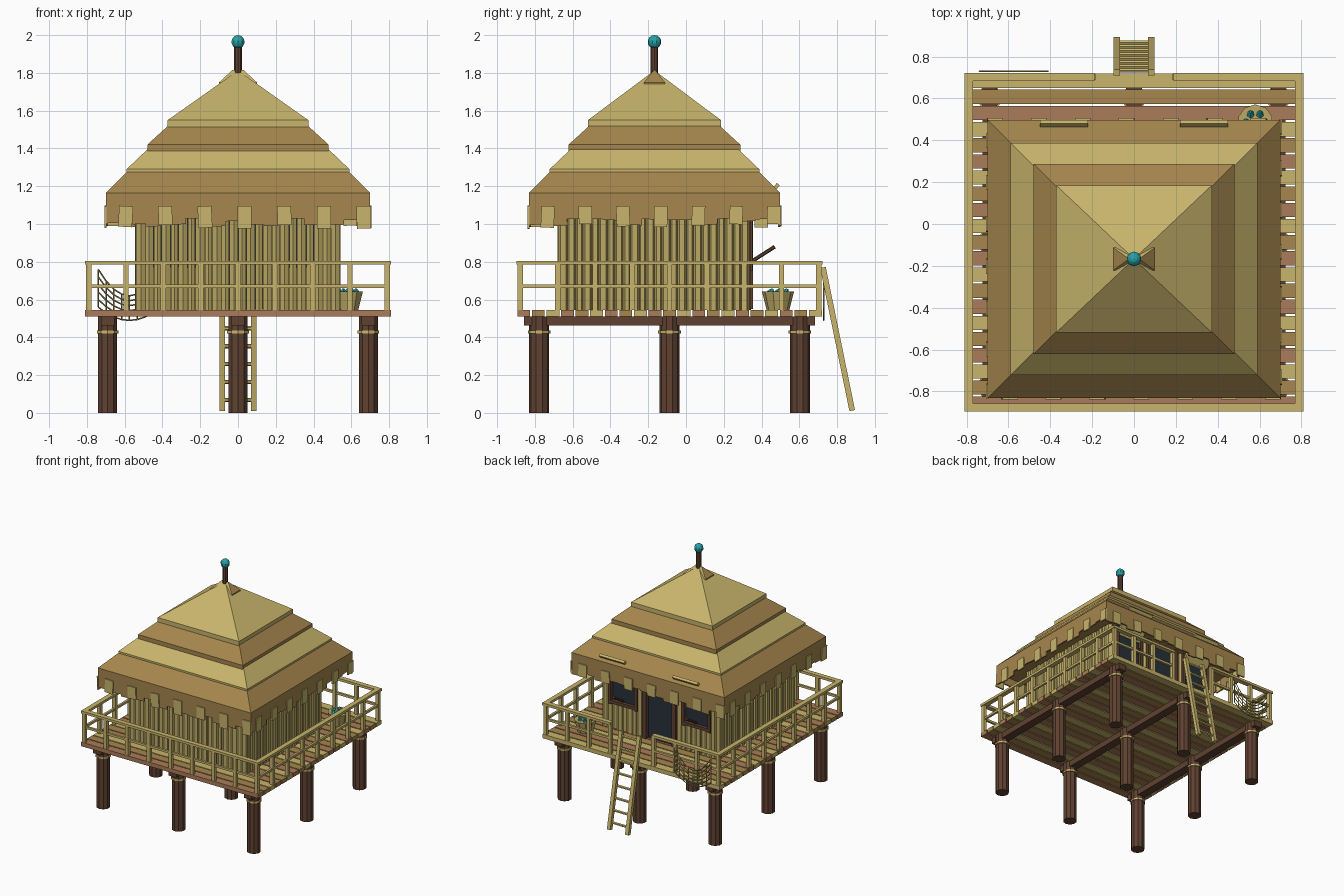
import bpy, bmesh, math, random
from mathutils import Vector, Matrix

if "Cube" in bpy.data.objects:
    bpy.data.objects.remove(bpy.data.objects["Cube"])
random.seed(4)


def material(name, r, g, b):
    m = bpy.data.materials.new(name)
    m.use_nodes = True
    m.diffuse_color = (r, g, b, 1)
    m.node_tree.nodes["Principled BSDF"].inputs["Base Color"].default_value = (r, g, b, 1)
    return m


STRAW = material("straw", .58, .46, .15)
THATCH = material("brown thatch", .38, .24, .075)
RED = material("reddish plank", .41, .20, .10)
BAMBOO = material("bamboo", .50, .40, .13)
DARK = material("dark wood", .115, .053, .031)
TEAL = material("teal", .021, .36, .39)
NAVY = material("dark opening", .02, .03, .042)


class Part:
    """Collects primitives into one mesh object."""

    def __init__(self, name):
        self.name, self.bm, self.mats = name, bmesh.new(), []

    def paint(self, verts, mat):
        if mat not in self.mats:
            self.mats.append(mat)
        for f in {f for v in verts for f in v.link_faces}:
            f.material_index = self.mats.index(mat)

    def box(self, loc, size, mat, rot=Matrix()):
        m = Matrix.Translation(loc) @ rot @ Matrix.Diagonal((*size, 1))
        self.paint(bmesh.ops.create_cube(self.bm, size=1, matrix=m)["verts"], mat)

    def rod(self, a, b, r, mat, sides=6, r2=None):
        a, b = Vector(a), Vector(b)
        d = b - a
        m = Matrix.Translation((a + b) / 2) @ d.to_track_quat("Z", "Y").to_matrix().to_4x4()
        self.paint(bmesh.ops.create_cone(
            self.bm, cap_ends=True, segments=sides, radius1=r,
            radius2=r if r2 is None else r2, depth=d.length, matrix=m)["verts"], mat)

    def ball(self, loc, r, mat):
        self.paint(bmesh.ops.create_uvsphere(
            self.bm, u_segments=10, v_segments=7, radius=r,
            matrix=Matrix.Translation(loc))["verts"], mat)

    def rings(self, levels, yc, mat):
        """Stack of rectangles (half x, half y, z), capped at both ends."""
        loops = [[self.bm.verts.new((sx * hx, yc + sy * hy, z))
                  for sx, sy in ((-1, -1), (1, -1), (1, 1), (-1, 1))]
                 for hx, hy, z in levels]
        for lo, hi in zip(loops, loops[1:]):
            for i in range(4):
                j = (i + 1) % 4
                self.bm.faces.new((lo[i], lo[j], hi[j], hi[i]))
        self.bm.faces.new(loops[0][::-1])
        self.bm.faces.new(loops[-1])
        self.paint([v for l in loops for v in l], mat)

    def done(self):
        me = bpy.data.meshes.new(self.name)
        self.bm.to_mesh(me)
        self.bm.free()
        for m in self.mats:
            me.materials.append(m)
        ob = bpy.data.objects.new(self.name, me)
        bpy.context.collection.objects.link(ob)


DECK_Y, HOUSE_Y, FLOOR = -.087, -.167, .545

# Stilts with rope bindings, and beams under the deck
stilts, bindings, beams = Part("stilts"), Part("rope_bindings"), Part("beams")
for x in (-.69, 0, .69):
    for y in (-.69, 0, .69):
        stilts.rod((x, DECK_Y + y, 0), (x, DECK_Y + y, .51), .053, DARK, 10)
        bindings.rod((x, DECK_Y + y, .42), (x, DECK_Y + y, .435), .06, STRAW, 10)
    beams.box((x, DECK_Y, .486), (.07, 1.54, .048), DARK)
for p in (stilts, bindings, beams):
    p.done()

# Deck planks
deck = Part("deck_planks")
for i in range(21):
    deck.box((0, DECK_Y + (i - 10) * .0772, .528), (1.62, .068, .034),
             (RED, THATCH, STRAW)[i % 3])
deck.done()

# Railing, with a gap for the ladder at the back
railing = Part("railing")
for side in range(4):
    turn = Matrix.Translation((0, DECK_Y, 0)) @ Matrix.Rotation(side * math.pi / 2, 4, "Z")
    runs = ((-.5, .6), (.5, .6)) if side == 2 else ((0, 1.6),)
    for c, length in runs:
        railing.box(turn @ Vector((c, -.79, .795)), (length + .02, .04, .02), STRAW,
                    Matrix.Rotation(side * math.pi / 2, 4, "Z"))
        railing.box(turn @ Vector((c, -.79, .67)), (length, .018, .018), STRAW,
                    Matrix.Rotation(side * math.pi / 2, 4, "Z"))
    for i in range(8):
        x = -.79 + i * .1975
        if side != 2 or abs(x) > .1:
            railing.box(turn @ Vector((x, -.79, .667)), (.028, .028, .245), STRAW)
railing.done()

# Pole walls with door and window openings at the back
walls = Part("pole_walls")
for side in range(4):
    half, out = ((.515, .48) if side % 2 == 0 else (.48, .515))
    turn = Matrix.Translation((0, HOUSE_Y, 0)) @ Matrix.Rotation(side * math.pi / 2, 4, "Z")
    n = 23
    for i in range(n + 1):
        x = -half + 2 * half * i / n
        top = 1.12
        if side == 2 and abs(x) < .12:
            continue
        if side == 2 and .21 < abs(x) < .45:
            top = .77
        y = -out - random.uniform(-.004, .006)
        walls.rod(turn @ Vector((x, y, FLOOR)), turn @ Vector((x, y, top)),
                  .027 if i % 2 else .022, BAMBOO)
walls.done()

# Door, windows, frames, shutters and props
door, windows, frames = Part("door_opening"), Part("window_openings"), Part("frames")
shutters, props = Part("shutters"), Part("shutter_props")
door.box((0, .315, .83), (.24, .02, .56), NAVY)
for s in (-1, 1):
    frames.box((s * .135, .335, .83), (.035, .04, .56), DARK)
    windows.box((s * .335, .315, .93), (.25, .02, .36), NAVY)
    for e in (-.12, .12):
        frames.box((s * .335 + e, .335, .93), (.025, .035, .36), DARK)
    frames.box((s * .335, .335, .77), (.26, .035, .025), DARK)
    shutters.box((s * .335, .41, 1.12), (.23, .24, .02), STRAW,
                 Matrix.Rotation(math.radians(49), 4, "X"))
    props.rod((s * .335, .345, .80), (s * .335, .47, .88), .01, DARK)
for p in (door, windows, frames, shutters, props):
    p.done()

# Tiered thatched roof
tiers = ((.70, .665, 1.09, 1.165, 1.275, THATCH), (.59, .555, 1.265, 1.29, 1.395, STRAW),
         (.48, .455, 1.385, 1.42, 1.52, THATCH), (.372, .352, 1.51, 1.55, 1.81, STRAW))
roof = Part("thatched_roof")
for k, (hx, hy, z0, z1, z2, mat) in enumerate(tiers):
    tip = (.004, .004, z2) if k == 3 else (hx - .11, hy - .11, z2)
    roof.rings(((hx, hy, z0), (hx, hy, z1), tip), HOUSE_Y, mat)
roof.done()

# Small ridge with brown gable ends
ridge = Part("roof_ridge")
ridge.rings(((.1, .055, 1.735), (.1, .055, 1.75), (.03, .004, 1.815)), HOUSE_Y, STRAW)
ridge.paint([], THATCH)
ridge.bm.normal_update()
for f in ridge.bm.faces:
    if abs(f.normal.x) > .4:
        f.material_index = 1
ridge.done()

# Ragged fringe hanging from the eaves
fringe = Part("eave_fringe")
for side in range(4):
    half, out = (.70, .665) if side % 2 == 0 else (.665, .70)
    spin = Matrix.Rotation(side * math.pi / 2, 4, "Z")
    turn = Matrix.Translation((0, HOUSE_Y, 0)) @ spin
    n = 20
    for i in range(n):
        x = -half + (i + .5) * 2 * half / n
        light = i % 3 == 1
        low = random.uniform(.975, 1.0) if light else random.uniform(.985, 1.03)
        tilt = spin @ Matrix.Rotation(random.uniform(-.06, .06), 4, "Y")
        fringe.box(turn @ Vector((x, -out + (-.002 if light else .006), (low + 1.095) / 2)),
                   (2 * half / n + .004, .012, 1.095 - low), STRAW if light else THATCH, tilt)
fringe.done()

# Finial
finial = Part("finial")
finial.rod((0, HOUSE_Y, 1.79), (0, HOUSE_Y, 1.94), .02, DARK, 8)
finial.ball((0, HOUSE_Y, 1.964), .036, TEAL)
finial.done()

# Ladder leaning on the back edge
ladder = Part("ladder")
foot, head = Vector((0, .88, .012)), Vector((0, .725, .77))
lean = Matrix.Rotation(math.atan2(.155, .758), 4, "X")
for s in (-1, 1):
    ladder.box((foot + head) / 2 + Vector((s * .083, 0, 0)),
               (.03, .03, (head - foot).length), STRAW, lean)
for i in range(8):
    c = foot.lerp(head, (i + .6) / 8)
    ladder.rod(c - Vector((.08, 0, 0)), c + Vector((.08, 0, 0)), .011, STRAW)
ladder.done()


# Fishing net sagging from the back railing
def net_point(u, v):
    sag = 4 * u * (1 - u)
    return Vector((-.74 + .33 * u, .73, (1 - v) * (.76 - .14 * sag) + v * (.56 - .07 * sag)))


net = Part("hanging_net")
N = 8
for i in range(N + 1):
    for j in range(6):
        if i < N:
            net.rod(net_point(i / N, j / 5), net_point((i + 1) / N, j / 5), .004, BAMBOO, 4)
        if j < 5:
            net.rod(net_point(i / N, j / 5), net_point(i / N, (j + 1) / 5), .004, BAMBOO, 4)
net.done()

# Basket of fish
basket = Part("fish_basket")
basket.rod((.58, .487, FLOOR), (.58, .487, .642), .06, BAMBOO, 10, .085)
for i in range(7):
    a = i * math.tau / 6
    r = .045 if i < 6 else 0
    c = Vector((.58 + r * math.cos(a), .487 + r * math.sin(a), .635))
    basket.rod(c, c + Vector((0, .01, .022)), .022, TEAL, 6, .006)
basket.done()
